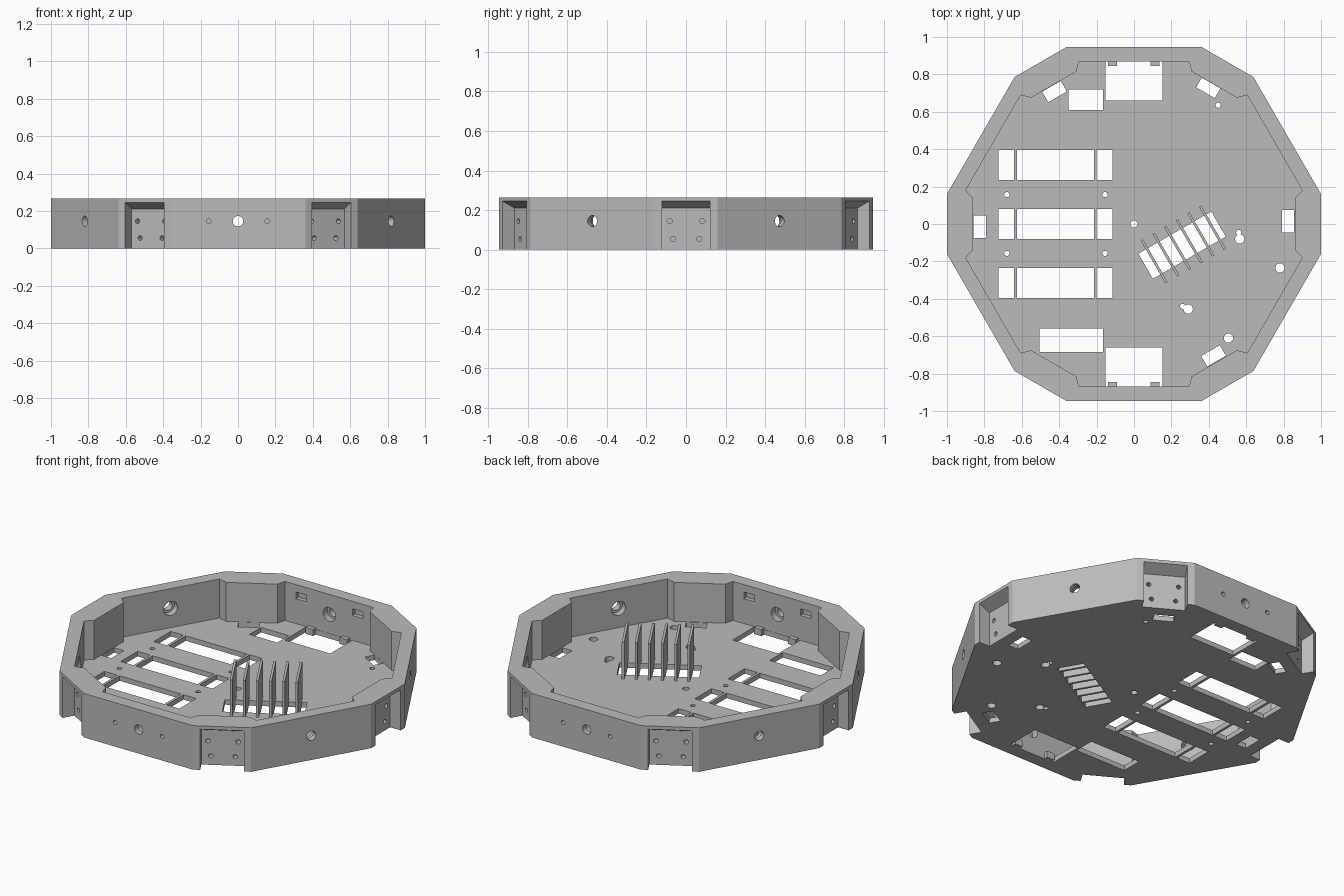
import bpy, bmesh
from math import radians, sin, cos, tau
from mathutils import Matrix

cube = bpy.data.objects.get("Cube")
if cube:
    bpy.data.objects.remove(cube, do_unlink=True)

HEIGHT, FLOOR = 0.265, 0.03
I = Matrix.Identity(4)

grey = bpy.data.materials.new("light grey")
grey.use_nodes = True
colour = (0.5, 0.5, 0.5, 1)
grey.diffuse_color = colour
grey.node_tree.nodes["Principled BSDF"].inputs["Base Color"].default_value = colour


def turn(deg, axis="Z"):
    return Matrix.Rotation(radians(deg), 4, axis)


def prism(bm, pts, z0, z1, mat=I):
    """Extrude a flat outline from z0 to z1, then place it with mat."""
    low = [bm.verts.new(mat @ Matrix.Translation((x, y, z0)).translation) for x, y in pts]
    high = [bm.verts.new(mat @ Matrix.Translation((x, y, z1)).translation) for x, y in pts]
    n = len(pts)
    faces = [bm.faces.new(low[::-1]), bm.faces.new(high)]
    for i in range(n):
        j = (i + 1) % n
        faces.append(bm.faces.new((low[i], low[j], high[j], high[i])))
    bmesh.ops.recalc_face_normals(bm, faces=faces)


def rect(w, d):
    return [(-w / 2, -d / 2), (w / 2, -d / 2), (w / 2, d / 2), (-w / 2, d / 2)]


def circle(r, n=20):
    return [(r * cos(tau * i / n), r * sin(tau * i / n)) for i in range(n)]


def place(x, y, deg=0):
    return Matrix.Translation((x, y, 0)) @ turn(deg)


def radial(deg, side, z):
    """Frame whose local z points outwards through a wall."""
    return turn(deg) @ Matrix.Translation((0, side, z)) @ turn(90, "Y")


def ring(pts):
    """Repeat points around six-fold symmetry."""
    out = []
    for k in range(6):
        for x, y in pts:
            v = turn(60 * k) @ Matrix.Translation((x, y, 0)).translation
            out.append((v.x, v.y))
    return out


def finish(name, bm):
    mesh = bpy.data.meshes.new(name)
    bm.to_mesh(mesh)
    bm.free()
    mesh.materials.append(grey)
    obj = bpy.data.objects.new(name, mesh)
    bpy.context.collection.objects.link(obj)
    return obj


def cut(target, bm):
    cutter = finish("cutter", bm)
    cutter.hide_render = True
    mod = target.modifiers.new("cut", "BOOLEAN")
    mod.operation, mod.solver, mod.use_self = "DIFFERENCE", "EXACT", True
    mod.object = cutter
    bpy.context.view_layer.objects.active = target
    bpy.ops.object.modifier_apply(modifier=mod.name)
    bpy.data.objects.remove(cutter, do_unlink=True)


# Twelve-sided tray with its hollow
bm = bmesh.new()
prism(bm, ring([(1, -0.16), (1, 0.16)]), 0, HEIGHT)
tray = finish("tray", bm)
bm = bmesh.new()
prism(bm, ring([(0.9, -0.18), (0.86, -0.14), (0.86, 0.14), (0.9, 0.18)]), FLOOR, 0.5)
cut(tray, bm)

# Sensor recesses in the short sides, with sloping roofs
bm = bmesh.new()
for k in range(6):
    prism(bm, [(0.93, -0.05), (1.05, -0.05), (1.05, 0.27), (0.93, 0.21)],
          -0.12, 0.12, turn(60 * k) @ turn(90, "X"))
cut(tray, bm)

# Screw holes in the recesses and on the front and back walls
bm = bmesh.new()
for k in range(6):
    for y, z in ((-0.083, 0.145), (0.083, 0.145), (-0.067, 0.055), (0.067, 0.055)):
        prism(bm, circle(0.013, 12), 0.89, 0.96, radial(60 * k, y, z))
for deg in (90, 270):
    for y in (-0.157, 0.157):
        prism(bm, circle(0.013, 12), 0.9, 1, radial(deg, y, 0.145))
        # Nut pockets on the inner wall
        prism(bm, rect(0.04, 0.07), 0.8, 0.895, radial(deg, y * 1.2, 0.2))
# Through holes in the long sides
for k in range(6):
    prism(bm, circle(0.028), 0.8, 1, radial(60 * k + 30, 0, 0.145))
cut(tray, bm)
bm = bmesh.new()
for k in range(6):
    prism(bm, circle(0.042), 0.8, 0.91, radial(60 * k + 30, 0, 0.145))
cut(tray, bm)

# Rectangular floor openings: x, y, width, depth, angle
openings = [
    (0, 0.764, 0.305, 0.208, 0), (0, -0.764, 0.305, 0.208, 0),
    (-0.258, 0.665, 0.185, 0.11, 0), (-0.335, -0.622, 0.34, 0.125, 0),
    (-0.825, -0.015, 0.066, 0.12, 0), (0.823, 0.015, 0.066, 0.12, 0),
    (0.397, 0.728, 0.115, 0.06, -30), (-0.425, 0.708, 0.115, 0.065, 30),
    (0.425, -0.705, 0.115, 0.065, 30), (0.257, -0.113, 0.45, 0.155, 30),
]
for y in (-0.315, 0, 0.315):
    for x, w in ((-0.683, 0.085), (-0.42, 0.41), (-0.157, 0.085)):
        openings.append((x, y, w, 0.16, 0))
bm = bmesh.new()
for x, y, w, d, deg in openings:
    prism(bm, rect(w, d), -0.05, FLOOR + 0.01, place(x, y, deg))

# Round floor holes
small = [(x, y) for x in (-0.68, -0.155) for y in (-0.157, 0.157)]
small += [(0.56, -0.045), (0.26, -0.44), (0.45, 0.635)]
large = [(0.565, -0.08), (0.78, -0.235), (0.29, -0.455), (0.505, -0.61)]
for r, spots in ((0.014, small), (0.025, large), (0.019, [(0, 0)])):
    for x, y in spots:
        prism(bm, circle(r, 16), -0.05, FLOOR + 0.01, place(x, y))
cut(tray, bm)

# Upright fins across the angled opening
bm = bmesh.new()
for i in range(6):
    prism(bm, rect(0.014, 0.265), FLOOR, 0.25,
          place(0.264, -0.11, 30) @ Matrix.Translation(((i - 2.5) * 0.072, 0, 0)))
    prism(bm, rect(0.014, 0.155), 0, FLOOR,
          place(0.264, -0.11, 30) @ Matrix.Translation(((i - 2.5) * 0.072, 0, 0)))
finish("fins", bm)

# Small clips at the outer edge of the wheel openings
bm = bmesh.new()
for x in (-0.115, 0.112):
    for y in (-0.857, 0.857):
        prism(bm, rect(0.05, 0.026), 0, FLOOR + 0.01, place(x, y))
finish("wheel_clips", bm)
